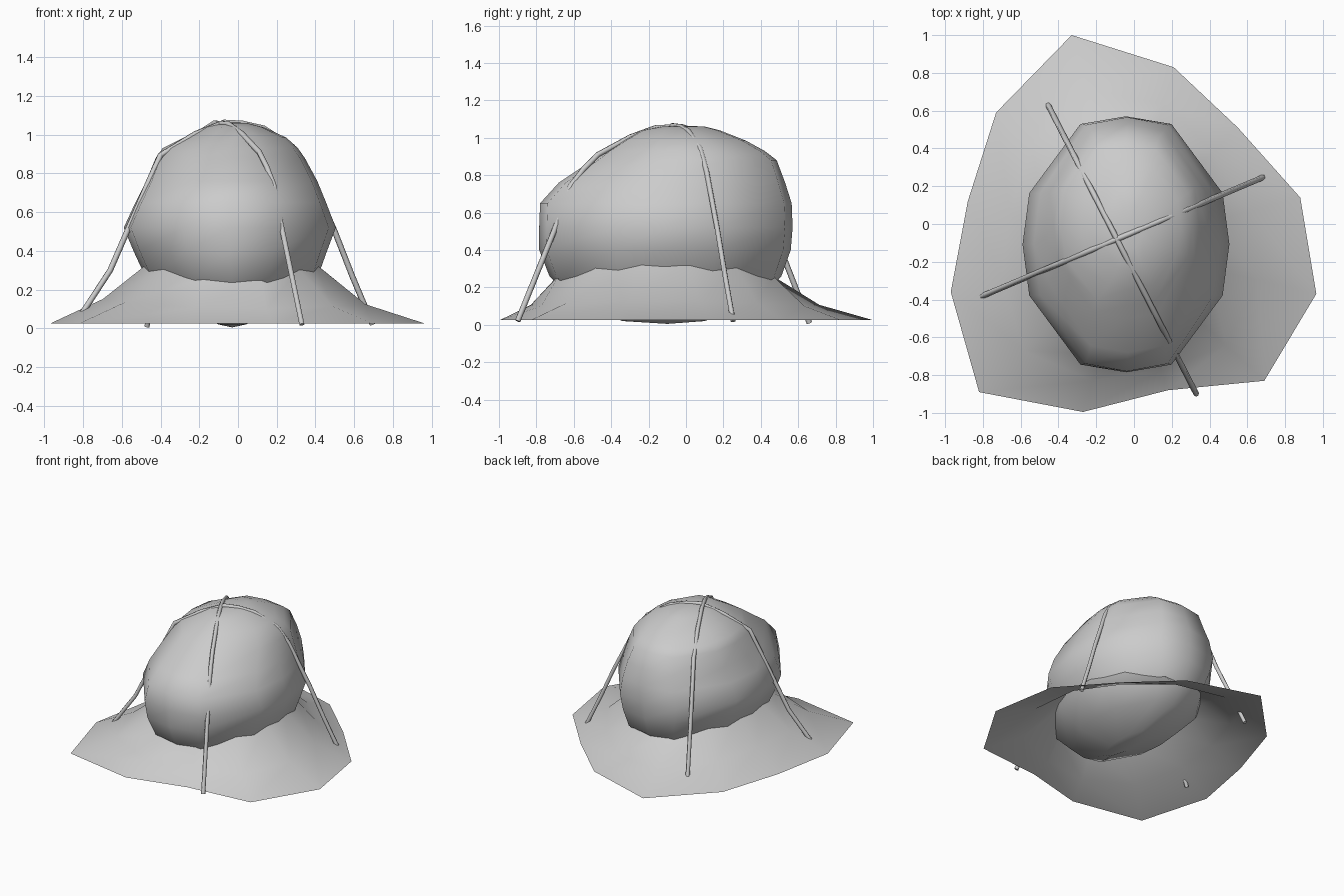
import bpy, bmesh, math

if "Cube" in bpy.data.objects:
    bpy.data.objects.remove(bpy.data.objects["Cube"])

def loft(name, rings, cap_low=None, cap_high=None):
    """Skin closed rings of points, with optional pole points."""
    bm = bmesh.new()
    loops = [[bm.verts.new(p) for p in r] for r in rings]
    n = len(rings[0])
    for a, b in zip(loops, loops[1:]):
        for i in range(n):
            j = (i + 1) % n
            bm.faces.new((a[i], a[j], b[j], b[i]))
    for pole, loop in ((cap_low, loops[0]), (cap_high, loops[-1])):
        if pole:
            v = bm.verts.new(pole)
            for i in range(n):
                bm.faces.new((v, loop[i], loop[(i + 1) % n]))
    bmesh.ops.recalc_face_normals(bm, faces=bm.faces)
    me = bpy.data.meshes.new(name)
    bm.to_mesh(me)
    bm.free()
    ob = bpy.data.objects.new(name, me)
    bpy.context.collection.objects.link(ob)
    for p in me.polygons:
        p.use_smooth = True
    return ob

# twelve-sided outline, mirrored from one quarter
quarter = [(1, 0), (.935, .40), (.44, .94)]
half = quarter + [(0, 1)] + [(-x, y) for x, y in quarter[:0:-1]]
outline = half + [(-x, -y) for x, y in half]

def oval(z, x0, x1, y0, y1):
    cx, cy, rx, ry = (x0 + x1) / 2, (y0 + y1) / 2, (x1 - x0) / 2, (y1 - y0) / 2
    return [(cx + rx * u, cy + ry * v, z) for u, v in outline]

# boulder: z, x min, x max, y min, y max
levels = [
    (0.02, -.10, .04, -.34, .10), (0.12, -.34, .26, -.60, .38),
    (0.26, -.475, .41, -.73, .51), (0.40, -.54, .46, -.785, .56),
    (0.52, -.59, .505, -.785, .57), (0.65, -.53, .455, -.78, .565),
    (0.76, -.475, .41, -.68, .53), (0.88, -.425, .345, -.50, .485),
    (0.93, -.39, .31, -.43, .42), (0.985, -.28, .25, -.34, .32),
    (1.04, -.17, .13, -.24, .18), (1.06, -.09, .05, -.13, .10),
]
loft("boulder", [oval(*l) for l in levels], (-.03, -.1, 0.005), (-.03, -.02, 1.065))

# ground skirt: irregular rim rising to a collar around the boulder
rim = [(.88, .14), (.55, .51), (.21, .83), (-.33, 1.0), (-.73, .59), (-.88, .12),
       (-.97, -.36), (-.82, -.89), (-.27, -.995), (.18, -.88), (.69, -.83), (.965, -.37)]
outer, middle, collar = [], [], []
for x, y in rim:
    a = math.atan2((y + .1) / .65, (x + .04) / .5)
    c, s = math.cos(a), math.sin(a)
    ix, iy = -.035 + .44 * c, -.11 + .61 * s
    iz = .25 + .09 * c * c
    t = .54
    rise = .32 + .09 * max(0, -c)
    outer.append((x, y, .025))
    middle.append((x + (ix - x) * t, y + (iy - y) * t, .025 + (iz - .025) * rise))
    collar.append((ix, iy, iz))
loft("ground_skirt", [outer, middle, collar])

# straps running over the boulder and down to the ground
def strap(name, pts, radius=.015):
    cu = bpy.data.curves.new(name, 'CURVE')
    cu.dimensions = '3D'
    cu.bevel_depth = radius
    cu.bevel_resolution = 1
    cu.use_fill_caps = True
    sp = cu.splines.new('POLY')
    sp.points.add(len(pts) - 1)
    for p, co in zip(sp.points, pts):
        p.co = (*co, 1)
    ob = bpy.data.objects.new(name, cu)
    bpy.context.collection.objects.link(ob)
    bpy.ops.object.select_all(action='DESELECT')
    ob.select_set(True)
    bpy.context.view_layer.objects.active = ob
    bpy.ops.object.convert(target='MESH')
    bpy.ops.object.shade_smooth_by_angle(angle=math.radians(65))

def along(p, q, xz):
    """Place (x, z) points on the vertical plane through p and q."""
    k = (q[1] - p[1]) / (q[0] - p[0])
    return [(x, p[1] + k * (x - p[0]), z) for x, z in xz]

strap("long_strap", along((-.46, .64), (.33, -.90), [
    (-.47, .01), (-.37, .51), (-.31, .865), (-.22, .995), (-.12, 1.06), (-.05, 1.055),
    (.02, 1.005), (.11, .91), (.15, .83), (.185, .74), (.22, .55), (.33, .02)]))
strap("cross_strap", along((-.80, -.38), (.69, .25), [
    (-.81, .07), (-.66, .30), (-.46, .76), (-.40, .895), (-.22, 1.005), (-.07, 1.065),
    (.02, 1.06), (.13, 1.035), (.28, .94), (.36, .82), (.50, .50), (.59, .27), (.695, .02)]))
